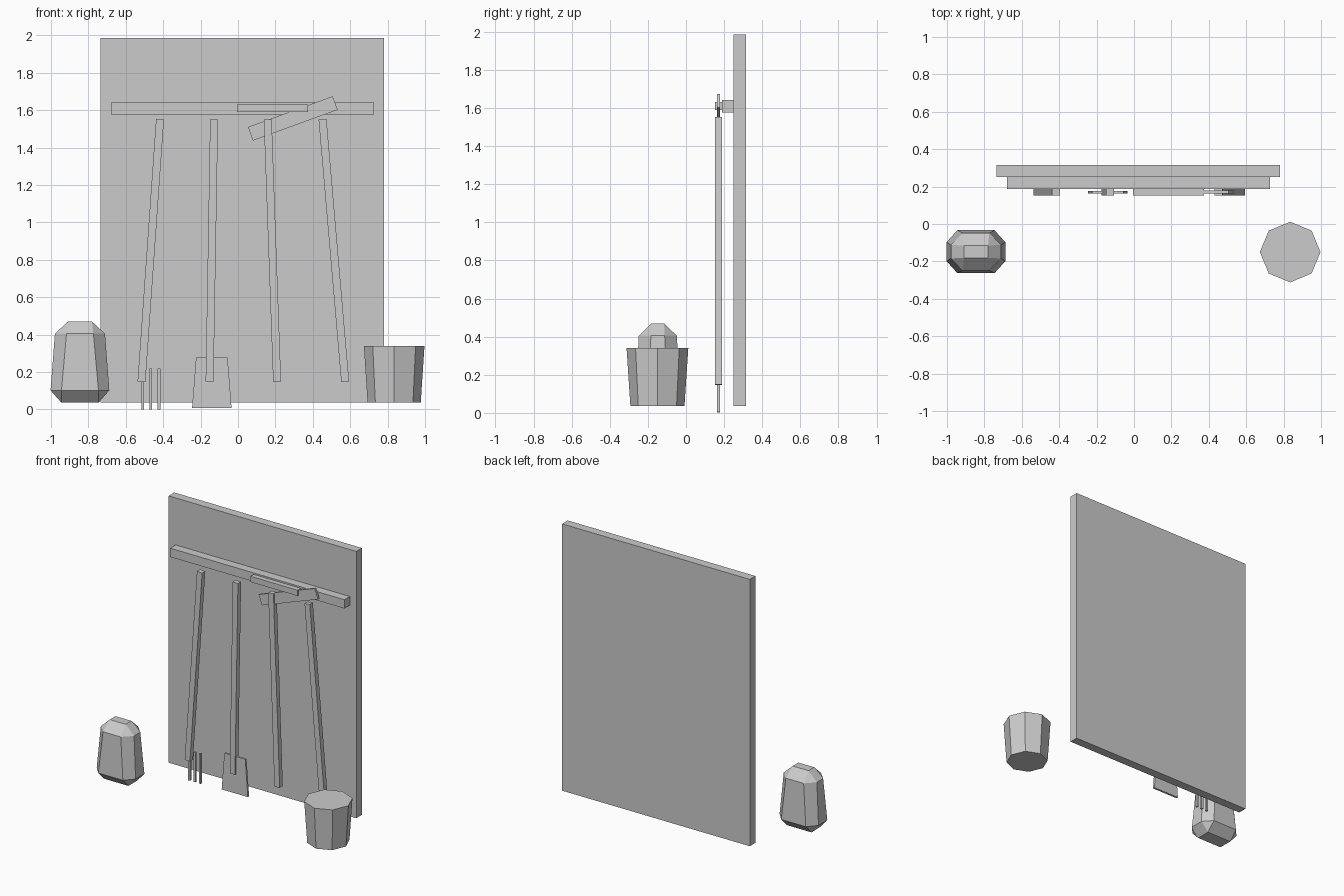
import bpy, bmesh, math
from mathutils import Matrix

if "Cube" in bpy.data.objects:
    bpy.data.objects.remove(bpy.data.objects["Cube"])

grey = bpy.data.materials.new("light_grey")
grey.use_nodes = True
grey.diffuse_color = (0.6, 0.6, 0.6, 1)
grey.node_tree.nodes["Principled BSDF"].inputs["Base Color"].default_value = (0.6, 0.6, 0.6, 1)


def finish(name, bm, location, tilt=0):
    """Turn a bmesh into a named grey object, tilted about the y axis."""
    bmesh.ops.recalc_face_normals(bm, faces=bm.faces)
    mesh = bpy.data.meshes.new(name)
    bm.to_mesh(mesh)
    bm.free()
    mesh.materials.append(grey)
    obj = bpy.data.objects.new(name, mesh)
    obj.location = location
    obj.rotation_euler.y = tilt
    bpy.context.collection.objects.link(obj)
    return obj


def box(name, center, size, tilt=0, top_scale=1):
    bm = bmesh.new()
    bmesh.ops.create_cube(bm, size=1, matrix=Matrix.Diagonal((*size, 1)))
    for v in bm.verts:
        if v.co.z > 0:
            v.co.x *= top_scale
    return finish(name, bm, center, tilt)


def loft(name, center, rings):
    """Loft chamfered rectangles: (half x, half y, chamfer x, chamfer y, z)."""
    bm = bmesh.new()
    loops = []
    for hx, hy, cx, cy, z in rings:
        a, b = hx - cx, hy - cy
        outline = [(hx, -b), (hx, b), (a, hy), (-a, hy),
                   (-hx, b), (-hx, -b), (-a, -hy), (a, -hy)]
        loops.append([bm.verts.new((x, y, z)) for x, y in outline])
    for low, high in zip(loops, loops[1:]):
        for i in range(8):
            j = (i + 1) % 8
            bm.faces.new((low[i], low[j], high[j], high[i]))
    bm.faces.new(loops[0])
    bm.faces.new(loops[-1])
    bmesh.ops.remove_doubles(bm, verts=bm.verts, dist=0.0001)
    return finish(name, bm, center)


# Wall panel and hanging rail
box("wall_panel", (0.022, 0.283, 1.011), (1.516, 0.065, 1.948))
box("hanging_rail", (0.024, 0.22, 1.61), (1.408, 0.064, 0.064))

# Tool handles, each leaning a little
handles = {"fork": (-0.516, -0.417), "shovel": (-0.152, -0.128),
           "hoe": (0.209, 0.159), "pick": (0.573, 0.452)}
low, high = 0.148, 1.551
for tool, (foot, top) in handles.items():
    box(tool + "_handle", ((foot + top) / 2, 0.17, (low + high) / 2),
        (0.042, 0.036, math.hypot(high - low, top - foot)),
        math.atan2(top - foot, high - low))

# Fork tines
for i in range(3):
    box(f"fork_tine_{i + 1}", (-0.509 + 0.043 * i, 0.17, 0.11), (0.015, 0.015, 0.218))

# Tapered shovel blade
box("shovel_blade", (-0.14, 0.17, 0.142), (0.211, 0.015, 0.27), top_scale=0.8)

# Hoe and pick heads
box("hoe_head", (0.185, 0.17, 1.61), (0.38, 0.036, 0.042))
box("pick_head", (0.293, 0.17, 1.556), (0.482, 0.016, 0.077), math.radians(-20))

# Sack with chamfered edges
loft("sack", (-0.845, -0.148, 0), [
    (0.1, 0.052, 0, 0, 0.037),
    (0.157, 0.115, 0.058, 0.064, 0.102),
    (0.134, 0.1, 0.062, 0.064, 0.405),
    (0.064, 0.033, 0, 0, 0.47)])

# Eight-sided bucket
bm = bmesh.new()
bmesh.ops.create_cone(bm, cap_ends=True, segments=8,
                      radius1=0.142, radius2=0.162, depth=0.303)
finish("bucket", bm, (0.835, -0.15, 0.188))
